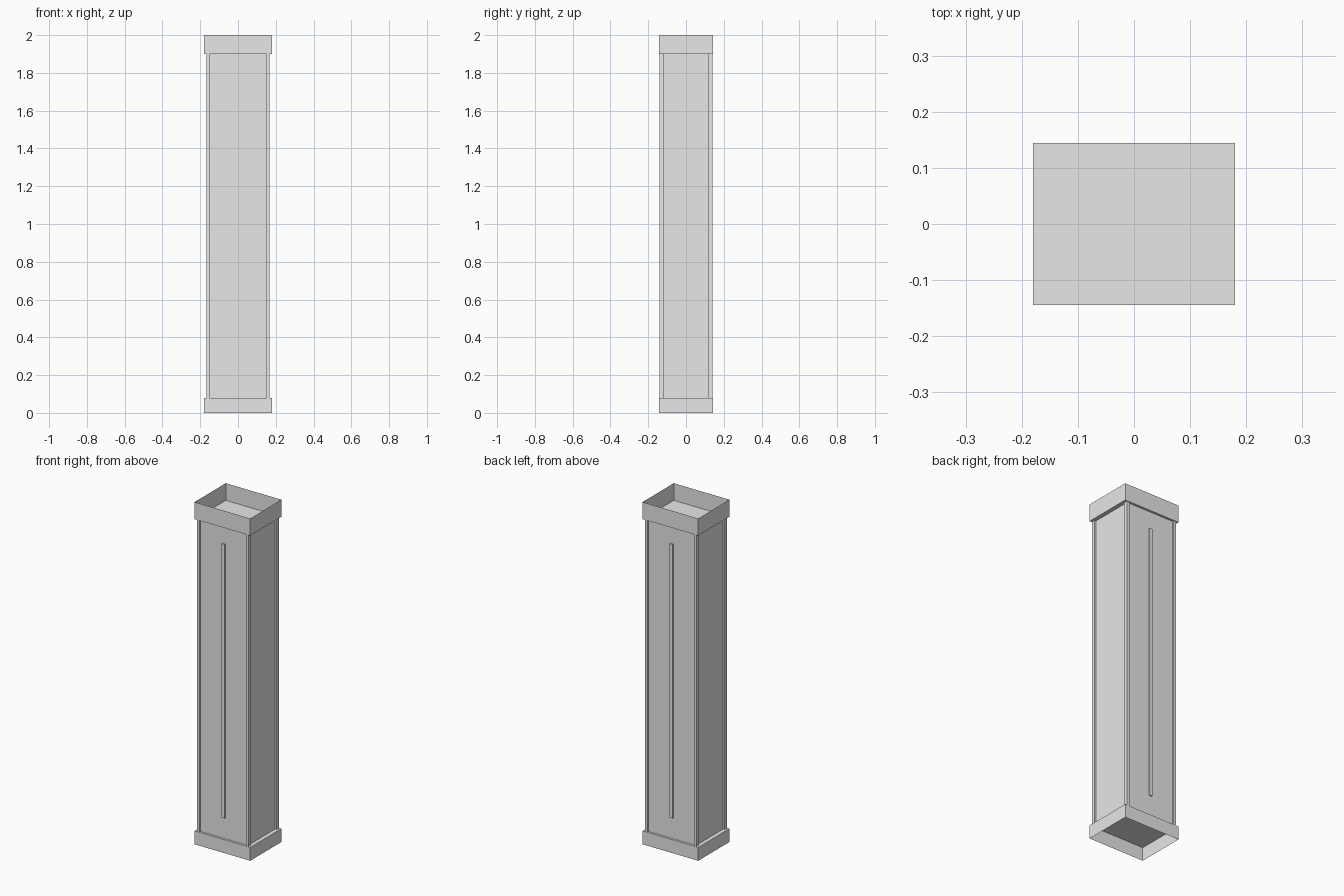
import bpy, bmesh
from mathutils import Vector

if "Cube" in bpy.data.objects:
    bpy.data.objects.remove(bpy.data.objects["Cube"], do_unlink=True)

grey = bpy.data.materials.new("plain_grey")
grey.use_nodes = True
COLOUR = (0.8, 0.8, 0.8, 1)
grey.diffuse_color = COLOUR
grey.node_tree.nodes["Principled BSDF"].inputs["Base Color"].default_value = COLOUR

CAP_X, CAP_Y = 0.18, 0.144
POST_X, POST_Y = 0.166, 0.141
PANEL_X, PANEL_Y = 0.156, 0.131
BASE_TOP, CAP_BOTTOM, HEIGHT = 0.078, 1.9, 2.0


def box(name, low, high, open_side=0):
    """Box between two corners; open_side 1 or -1 removes its top or bottom."""
    low, high = Vector(low), Vector(high)
    bm = bmesh.new()
    bmesh.ops.create_cube(bm, size=1)
    for v in bm.verts:
        v.co = (low + high) / 2 + v.co * (high - low)
    bm.normal_update()
    if open_side:
        gone = [f for f in bm.faces if f.normal.z * open_side > 0.5]
        bmesh.ops.delete(bm, geom=gone, context='FACES_ONLY')
    mesh = bpy.data.meshes.new(name)
    bm.to_mesh(mesh)
    bm.free()
    mesh.materials.append(grey)
    obj = bpy.data.objects.new(name, mesh)
    bpy.context.scene.collection.objects.link(obj)
    return obj


# Hollow collars: the base opens downward, the cap opens upward
box("base", (-CAP_X, -CAP_Y, 0), (CAP_X, CAP_Y, BASE_TOP), -1)
box("cap", (-CAP_X, -CAP_Y, CAP_BOTTOM), (CAP_X, CAP_Y, HEIGHT), 1)

# Recessed panels of the shaft
box("shaft", (-PANEL_X, -PANEL_Y, BASE_TOP), (PANEL_X, PANEL_Y, CAP_BOTTOM))

# Corner posts
for sx, side in ((-1, "right"), (1, "left")):
    for sy, end in ((-1, "front"), (1, "back")):
        xs = sorted((sx * 0.15, sx * POST_X))
        ys = sorted((sy * 0.119, sy * POST_Y))
        box(f"{end}_{side}_post", (xs[0], ys[0], BASE_TOP), (xs[1], ys[1], CAP_BOTTOM))

# Slim raised strips on the front and back panels
for sy, end in ((-1, "front"), (1, "back")):
    ys = sorted((sy * PANEL_Y, sy * (PANEL_Y + 0.006)))
    box(f"{end}_strip", (-0.01, ys[0], 0.2), (0.01, ys[1], 1.8))
